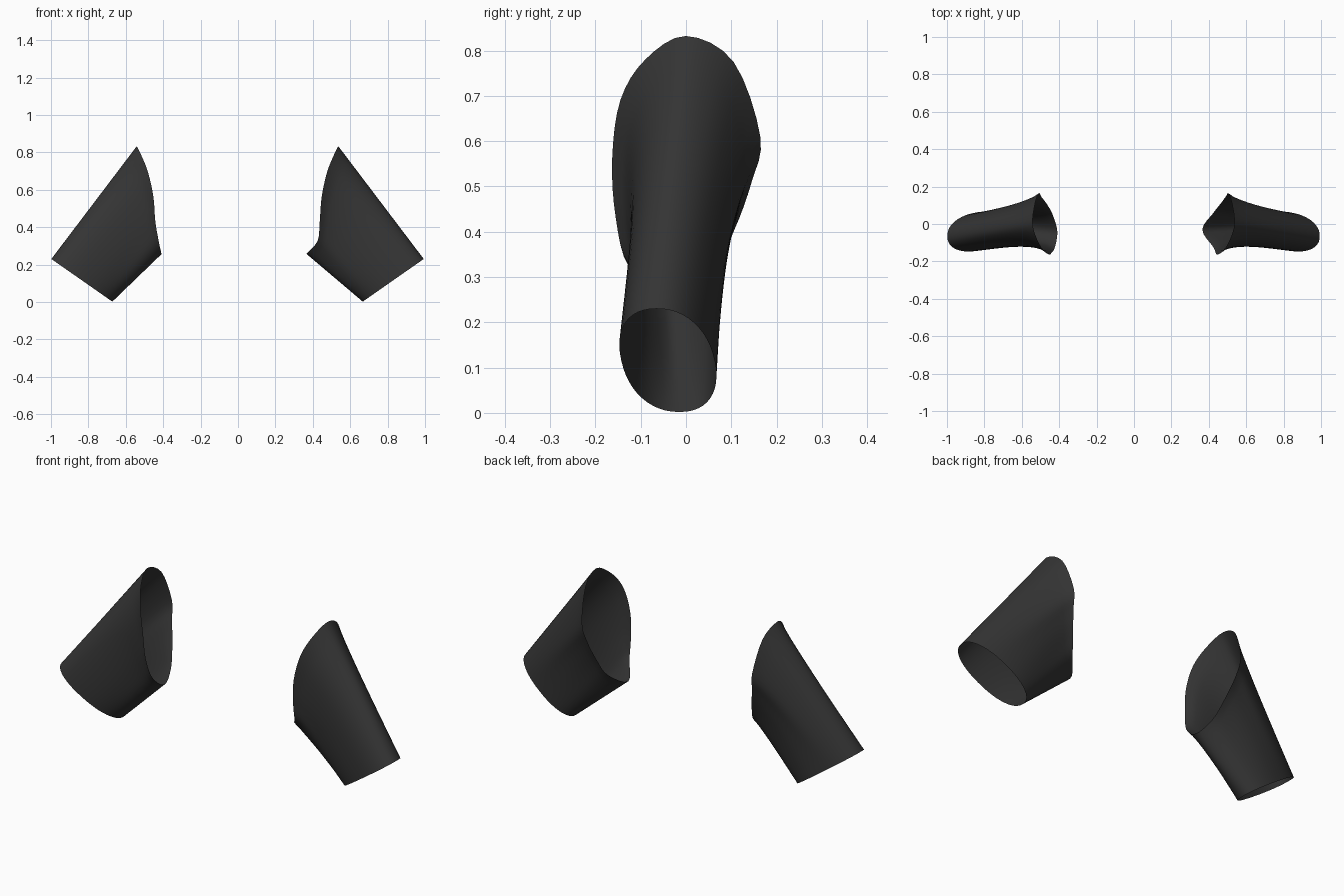
import bpy, bmesh, math
from mathutils import Vector

if "Cube" in bpy.data.objects:
    bpy.data.objects.remove(bpy.data.objects["Cube"])

fabric = bpy.data.materials.new("charcoal_fabric")
fabric.diffuse_color = (0.035, 0.035, 0.035, 1)
fabric.use_nodes = True
fabric.node_tree.nodes["Principled BSDF"].inputs["Base Color"].default_value = fabric.diffuse_color

SIDES, ROWS = 48, 16

# Armhole outline: top, down the front, armpit, up the back
ARMHOLE = [(.537, 0, .832), (.51, -.09, .78), (.475, -.145, .69), (.447, -.163, .56),
           (.437, -.155, .43), (.425, -.125, .325), (.365, -.03, .258),
           (.425, .06, .31), (.46, .105, .40), (.49, .145, .51),
           (.505, .164, .61), (.525, .105, .775)]


def loop_point(pts, t):
    """Closed Catmull-Rom curve, t in 0..1."""
    n = len(pts)
    i = int(t * n)
    u = t * n - i
    a, b, c, d = (Vector(pts[(i + k) % n]) for k in (-1, 0, 1, 2))
    return 0.5 * (2 * b + (c - a) * u + (2 * a - 5 * b + 4 * c - d) * u * u
                  + (3 * b - a - 3 * c + d) * u ** 3)


def power(v, e):
    return math.copysign(abs(v) ** e, v)


def cuff_point(t):
    """Slanted, slightly squared oval at the wrist end."""
    c, s = power(math.cos(2 * math.pi * t), .9), power(math.sin(2 * math.pi * t), .9)
    return Vector((.83 + .163 * c, -.04 - .025 * c - .103 * s, .116 + .114 * c))


def sleeve(name, side, armhole):
    bm = bmesh.new()
    rings = []
    for r in range(ROWS + 1):
        f = r / ROWS
        pinch = math.sin(math.pi * f ** .6)
        ring = []
        for k in range(SIDES):
            t = k / SIDES
            p = loop_point(armhole, t).lerp(cuff_point(t), f)
            # cloth draws in just past the shoulder seam
            s = math.sin(2 * math.pi * t)
            p.y += pinch * s * (.035 if s > 0 else .02)
            ring.append(bm.verts.new((side * p.x, p.y, max(p.z, 0))))
        rings.append(ring)
    for lo, hi in zip(rings, rings[1:]):
        for k in range(SIDES):
            j = (k + 1) % SIDES
            quad = (lo[k], lo[j], hi[j], hi[k])
            bm.faces.new(quad if side < 0 else quad[::-1])
    bmesh.ops.recalc_face_normals(bm, faces=bm.faces)
    me = bpy.data.meshes.new(name)
    bm.to_mesh(me)
    bm.free()
    me.materials.append(fabric)
    for p in me.polygons:
        p.use_smooth = True
    ob = bpy.data.objects.new(name, me)
    bpy.context.collection.objects.link(ob)
    return ob


# Right-hand sleeve, then the left one with a shorter armpit
sleeve("sleeve_right", 1, ARMHOLE)
left = list(ARMHOLE)
left[5:8] = [(.418, -.125, .32), (.405, -.04, .255), (.43, .05, .30)]
sleeve("sleeve_left", -1, left).location.x = -.005
